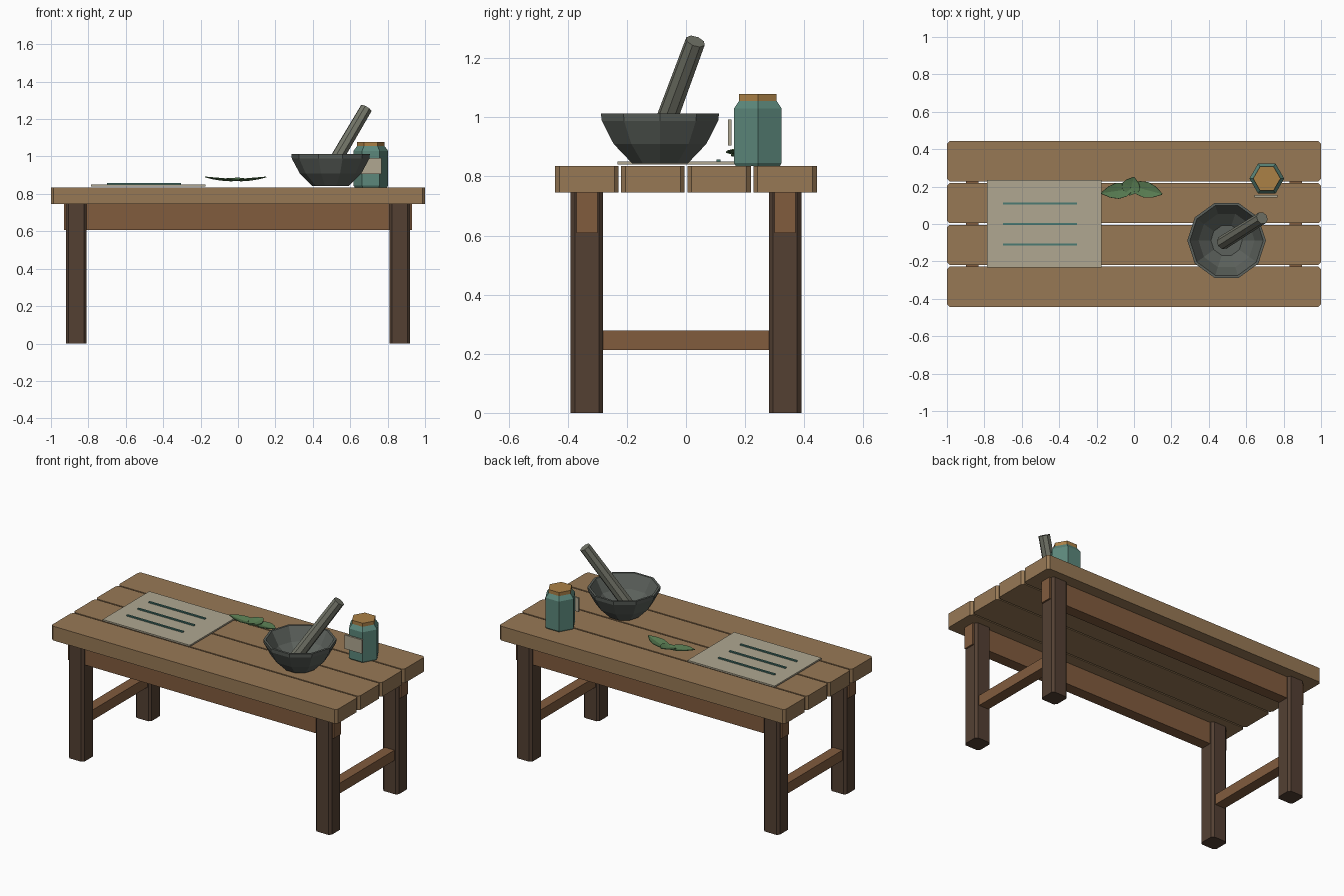
import bpy, bmesh
from math import cos, sin, pi
from mathutils import Vector

if "Cube" in bpy.data.objects:
    bpy.data.objects.remove(bpy.data.objects["Cube"])


def material(name, r, g, b):
    m = bpy.data.materials.new(name)
    m.diffuse_color = [(c / 255) ** 2.2 for c in (r, g, b)] + [1]
    m.use_nodes = True
    m.node_tree.nodes["Principled BSDF"].inputs["Base Color"].default_value = m.diffuse_color
    return m


PLANK = material("plank_wood", 150, 120, 86)
RAIL = material("rail_wood", 128, 92, 64)
LEG = material("dark_wood", 84, 66, 54)
STONE = material("stone", 92, 97, 92)
PALE = material("pale_stone", 116, 118, 106)
PAPER = material("paper", 174, 166, 144)
INK = material("ink", 76, 122, 114)
GLASS = material("glass", 92, 134, 122)
CORK = material("cork", 170, 128, 72)
LEAF = material("leaf", 88, 122, 82)


def finish(name, bm, mat):
    bmesh.ops.recalc_face_normals(bm, faces=bm.faces)
    me = bpy.data.meshes.new(name)
    bm.to_mesh(me)
    bm.free()
    me.materials.append(mat)
    ob = bpy.data.objects.new(name, me)
    bpy.context.collection.objects.link(ob)
    return ob


def box(name, x, y, z, mat, cut=0):
    """Box from (min, max) ranges, with optional chamfered upright edges."""
    bm = bmesh.new()
    bmesh.ops.create_cube(bm, size=1)
    for v in bm.verts:
        v.co = [r[0] if c < 0 else r[1] for c, r in zip(v.co, (x, y, z))]
    if cut:
        upright = [e for e in bm.edges
                   if abs(e.verts[0].co.z - e.verts[1].co.z) > 1e-4]
        bmesh.ops.bevel(bm, geom=upright, offset=cut, segments=1, affect='EDGES')
    return finish(name, bm, mat)


def lathe(name, profile, sides, centre, mat):
    """Faceted turned shape; profile is (radius, height), ends capped."""
    bm = bmesh.new()
    rings = [[bm.verts.new((centre[0] + r * cos(2 * pi * i / sides),
                            centre[1] + r * sin(2 * pi * i / sides), z))
              for i in range(sides)] for r, z in profile]
    for a, b in zip(rings, rings[1:]):
        for i in range(sides):
            j = (i + 1) % sides
            bm.faces.new((a[i], a[j], b[j], b[i]))
    bm.faces.new(rings[0])
    bm.faces.new(rings[-1])
    return finish(name, bm, mat)


# Table top planks
for i in range(4):
    y = (i - 1.5) * 0.2235
    box(f"plank_{i + 1}", (-1, 1), (y - 0.1075, y + 0.1075), (0.745, 0.835), PLANK, 0.014)

# Legs, aprons and end stretchers
for sx, side in ((-1, "left"), (1, "right")):
    for sy, end in ((-1, "front"), (1, "back")):
        x, y = sx * 0.865, sy * 0.335
        box(f"{end}_{side}_leg", (x - 0.055, x + 0.055), (y - 0.055, y + 0.055),
            (0, 0.745), LEG, 0.014)
    box(f"{side}_stretcher", (sx * 0.865 - 0.034, sx * 0.865 + 0.034), (-0.29, 0.29),
        (0.213, 0.278), RAIL)
for sy, end in ((-1, "front"), (1, "back")):
    y = sy * 0.335
    box(f"{end}_apron", (-0.93, 0.93), (y - 0.035, y + 0.035), (0.608, 0.745), RAIL)

# Paper sheet with ruled lines
box("paper_sheet", (-0.785, -0.175), (-0.232, 0.235), (0.84, 0.85), PAPER)
for i in (-1, 0, 1):
    box(f"ruled_line_{i + 2}", (-0.70, -0.305), (i * 0.11 - 0.006, i * 0.11 + 0.006),
        (0.85, 0.857), INK)

# Mortar bowl
lathe("mortar", [(0.098, 0.843), (0.165, 0.91), (0.207, 0.988), (0.21, 1.012),
                 (0.196, 1.012), (0.15, 0.93), (0.084, 0.875)],
      10, (0.495, -0.088), STONE)

# Leaning pestle
low, high = Vector((0.475, -0.1, 0.90)), Vector((0.685, 0.032, 1.257))
axis = high - low
pestle = lathe("pestle", [(0.037, 0), (0.034, axis.length)], 8, (0, 0), PALE)
pestle.location = low
pestle.rotation_mode = 'QUATERNION'
pestle.rotation_quaternion = axis.to_track_quat('Z', 'Y')

# Jar, stopper and label
jar = (0.71, 0.243)
lathe("jar", [(0.086, 0.835), (0.093, 0.845), (0.093, 1.03), (0.072, 1.057)], 6, jar, GLASS)
lathe("jar_stopper", [(0.073, 1.055), (0.073, 1.078)], 6, jar, CORK)
box("jar_label", (0.645, 0.767), (0.142, 0.154), (0.905, 0.992), PAPER)


def leaf(name, base, tip, width, lift):
    """Pointed leaf with a sunken midrib and a rising tip."""
    base, tip = Vector(base), Vector(tip)
    across = (tip - base).cross(Vector((0, 0, 1))).normalized()
    bm = bmesh.new()
    rows = []
    for t, w in ((0, 0.15), (0.25, 0.85), (0.5, 1), (0.75, 0.7), (1, 0.06)):
        mid = base.lerp(tip, t) + Vector((0, 0, lift * (t * t - t)))
        edge = across * (width * w / 2)
        up = Vector((0, 0, 0.010 * w))
        rows.append([bm.verts.new(p) for p in (mid - edge + up, mid, mid + edge + up)])
    for a, b in zip(rows, rows[1:]):
        for k in (0, 1):
            bm.faces.new((a[k], a[k + 1], b[k + 1], b[k]))
    ob = finish(name, bm, LEAF)
    mod = ob.modifiers.new("thickness", 'SOLIDIFY')
    mod.thickness = 0.004


# Bunch of leaves
leaf("left_leaf", (0.0, 0.19, 0.872), (-0.175, 0.165, 0.892), 0.085, 0.03)
leaf("middle_leaf", (-0.03, 0.155, 0.872), (0.0, 0.25, 0.886), 0.10, 0.02)
leaf("right_leaf", (-0.02, 0.205, 0.872), (0.15, 0.16, 0.892), 0.085, 0.03)
